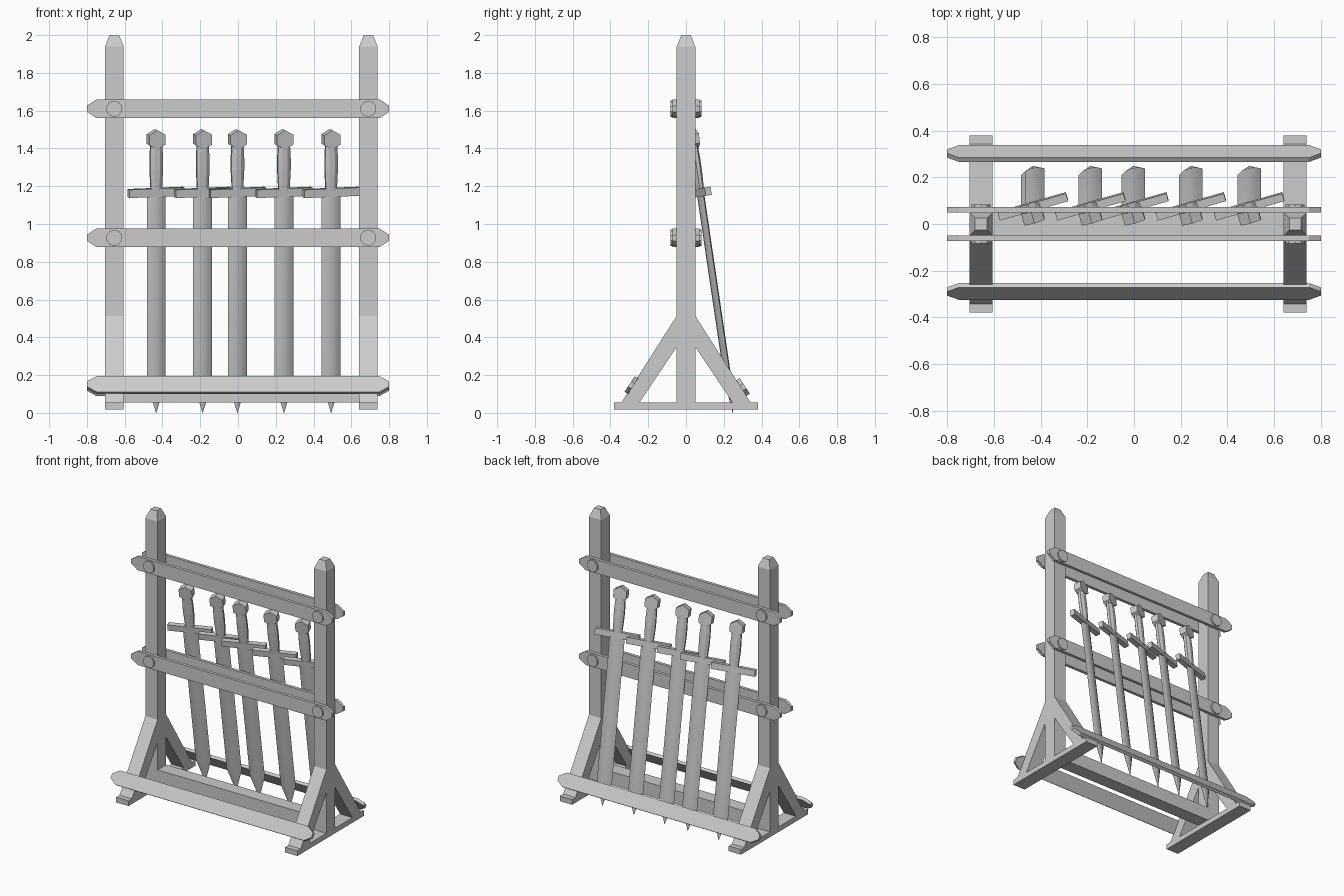
import bpy, bmesh, math
from mathutils import Matrix, Vector

if "Cube" in bpy.data.objects:
    bpy.data.objects.remove(bpy.data.objects["Cube"])


def finish(name, bm, mat=None):
    bmesh.ops.recalc_face_normals(bm, faces=bm.faces)
    me = bpy.data.meshes.new(name)
    bm.to_mesh(me)
    bm.free()
    ob = bpy.data.objects.new(name, me)
    bpy.context.collection.objects.link(ob)
    if mat:
        ob.matrix_world = mat
    return ob


def loft(name, rings, mat=None):
    """Skin a list of equal-length point rings and cap both ends."""
    bm = bmesh.new()
    vs = [[bm.verts.new(p) for p in r] for r in rings]
    n = len(vs[0])
    for a, b in zip(vs, vs[1:]):
        for i in range(n):
            bm.faces.new((a[i], a[(i + 1) % n], b[(i + 1) % n], b[i]))
    bm.faces.new(vs[0])
    bm.faces.new(vs[-1])
    return finish(name, bm, mat)


def box(name, lo, hi, mat=None):
    rect = [(lo[0], lo[1]), (hi[0], lo[1]), (hi[0], hi[1]), (lo[0], hi[1])]
    return loft(name, [[(x, y, z) for x, y in rect] for z in (lo[2], hi[2])], mat)


def plank(name, mat):
    """Board along x with pointed ends, faces toward local y."""
    w, e, tip, t = 0.8, 0.75, 0.016, 0.011
    h = 0.049
    prof = [(-w, -tip), (-e, -h), (e, -h), (w, -tip),
            (w, tip), (e, h), (-e, h), (-w, tip)]
    return loft(name, [[(x, y, z) for x, z in prof] for y in (-t, t)], mat)


def cylinder_y(name, r, depth, sides, mat, phase=0.0):
    pts = [(r * math.sin(2 * math.pi * i / sides + phase),
            r * math.cos(2 * math.pi * i / sides + phase)) for i in range(sides)]
    return loft(name, [[(x, y, z) for x, z in pts] for y in (-depth / 2, depth / 2)], mat)


T = Matrix.Translation
W = 0.049
POSTS = (-0.655, 0.69)

for px in POSTS:
    # post with tapered top
    sq = ((-1, -1), (1, -1), (1, 1), (-1, 1))
    loft("post", [[(px + a * s, b * s, z) for a, b in sq]
                  for s, z in ((W, 0.03), (W, 1.94), (0.025, 2.0))])
    # foot
    box("foot", (px - W, -0.38, 0.018), (px + W, 0.38, 0.055))
    # diagonal braces
    for s in (-1, 1):
        prof = [(0.045, 0.52), (0.345, 0.05), (0.25, 0.05), (0.045, 0.355)]
        loft("brace", [[(x, s * y, z) for y, z in prof] for x in (px - W, px + W)])
    # bolts through the rails
    for z in (1.61, 0.927):
        cylinder_y("bolt", 0.043, 0.166, 10, T((px, 0, z)))

# beam between the feet
box("floor_beam", (POSTS[0], -W, 0.055), (POSTS[1], W, 0.152))

# upper and lower rails, front and back
for z in (1.61, 0.927):
    for y in (-0.061, 0.061):
        plank("rail", T((0, y, z)))

# sloping bottom boards on the braces
slope = math.atan2(0.295, 0.455)
plank("front_board", T((0, -0.289, 0.147)) @ Matrix.Rotation(-slope, 4, 'X'))
plank("back_board", T((0, 0.302, 0.137)) @ Matrix.Rotation(slope, 4, 'X'))

# leaning swords, built upward from the tip
LEAN = math.radians(8.4)
for sx in (-0.433, -0.187, -0.003, 0.243, 0.493):
    m = T((sx, 0.248, 0)) @ Matrix.Rotation(LEAN, 4, 'X') @ Matrix.Rotation(math.radians(16), 4, 'Z')

    # lens-shaped blade
    lens = [(-1, 0), (-0.55, -0.75), (0, -1), (0.55, -0.75),
            (1, 0), (0.55, 0.75), (0, 1), (-0.55, 0.75)]
    blade = loft("blade", [[(a * w, b * t, z) for a, b in lens]
                           for w, t, z in ((0.001, 0.001, 0.0), (0.052, 0.016, 0.165), (0.052, 0.016, 1.17))], m)
    for p in blade.data.polygons:
        p.use_smooth = True
    blade.data.set_sharp_from_angle(angle=math.radians(40))

    # crossguard
    box("crossguard", (-0.152, -0.017, 1.158), (0.152, 0.017, 1.202), m)

    # grip, slightly swollen
    octo = [(math.cos(math.radians(a)), math.sin(math.radians(a))) for a in range(22, 382, 45)]
    loft("grip", [[(a * r, b * r * 0.65, z) for a, b in octo]
                  for r, z in ((0.032, 1.19), (0.038, 1.3), (0.038, 1.36), (0.034, 1.44))], m)

    # hexagonal pommel
    cylinder_y("pommel", 0.052, 0.052, 6, m @ T((0, 0, 1.464)))
